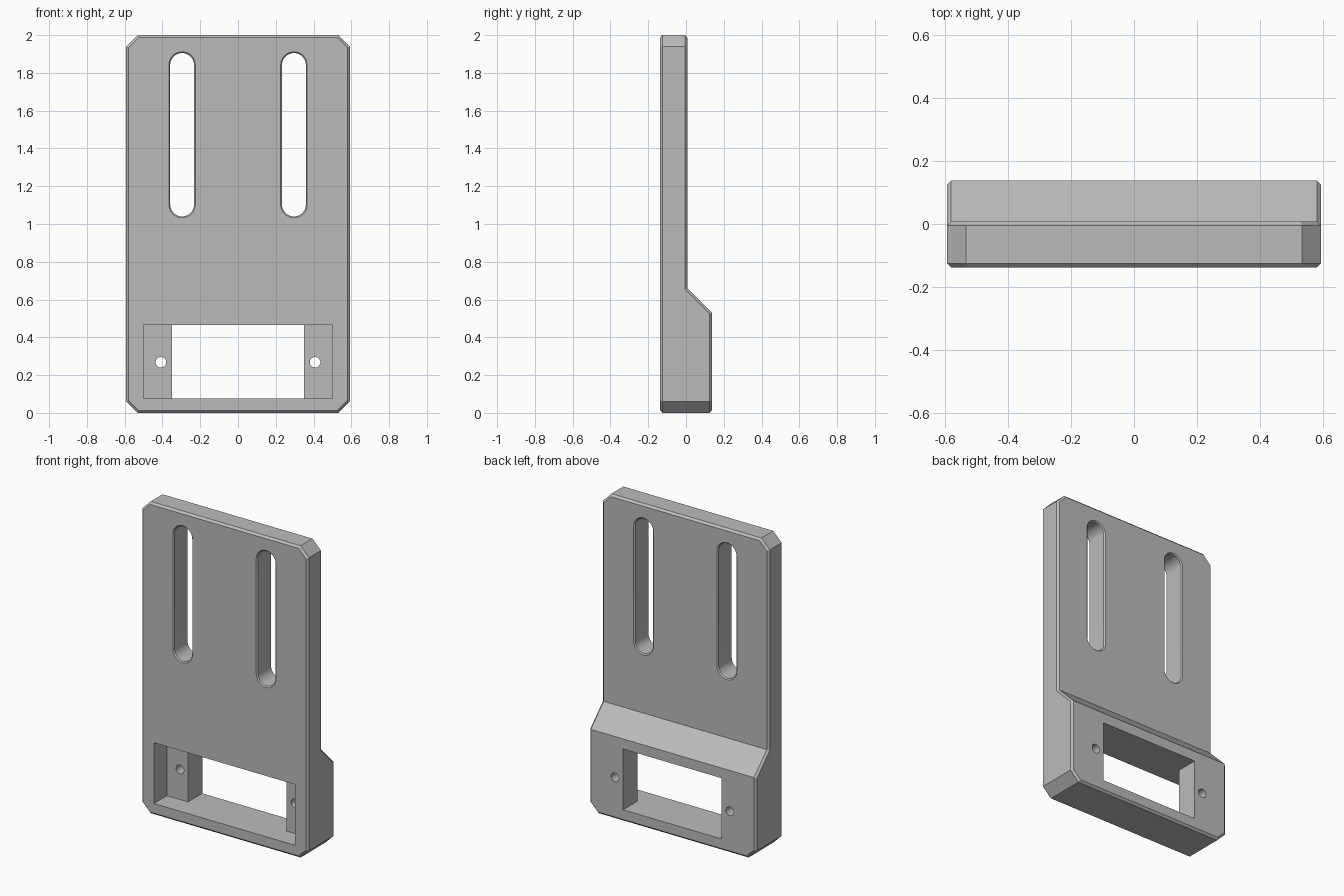
import bpy, bmesh, math
from mathutils import Vector

default = bpy.data.objects.get("Cube")
if default:
    bpy.data.objects.remove(default, do_unlink=True)

HALF_W, HEIGHT = 0.592, 2.0
FRONT, MID, BACK = -0.138, 0.008, 0.138
CORNER, EDGE = 0.06, 0.013

grey = bpy.data.materials.new("plain grey")
grey.use_nodes = True
colour = (0.5, 0.5, 0.5, 1)
grey.diffuse_color = colour
grey.node_tree.nodes["Principled BSDF"].inputs["Base Color"].default_value = colour


def loft(bm, rings):
    """Closed solid through a list of equal-length point rings."""
    loops = [[bm.verts.new(p) for p in ring] for ring in rings]
    for a, b in zip(loops, loops[1:]):
        for i in range(len(a)):
            j = (i + 1) % len(a)
            bm.faces.new((a[i], a[j], b[j], b[i]))
    bm.faces.new(loops[0][::-1])
    bm.faces.new(loops[-1])
    bmesh.ops.recalc_face_normals(bm, faces=bm.faces)


def make_object(name, bm):
    mesh = bpy.data.meshes.new(name)
    bm.to_mesh(mesh)
    bm.free()
    obj = bpy.data.objects.new(name, mesh)
    bpy.context.collection.objects.link(obj)
    mesh.materials.append(grey)
    return obj


def slot_ring(x, y, low, high, r, steps=20):
    """Stadium outline in the xz plane; a circle when low equals high."""
    ring = []
    for centre, start in ((high, 0), (low, math.pi)):
        for i in range(steps + (low != high)):
            a = start + math.pi * i / steps
            ring.append((x + r * math.cos(a), y, centre + r * math.sin(a)))
    return ring


# Bracket body: side profile extruded across the width
profile = [(FRONT, 0), (BACK, 0), (BACK, 0.53), (MID, 0.66), (MID, HEIGHT), (FRONT, HEIGHT)]
body = bmesh.new()
loft(body, [[(x, y, z) for y, z in profile] for x in (-HALF_W, HALF_W)])

# Clip the four outer corners
for sx in (-1, 1):
    for sz, z in ((-1, 0), (1, HEIGHT)):
        cut = bmesh.ops.bisect_plane(
            body, geom=body.verts[:] + body.edges[:] + body.faces[:],
            plane_co=(sx * (HALF_W - CORNER), 0, z), plane_no=(sx, 0, sz), clear_outer=True)
        rim = [e for e in cut["geom_cut"] if isinstance(e, bmesh.types.BMEdge)]
        bmesh.ops.contextual_create(body, geom=rim)
bmesh.ops.recalc_face_normals(body, faces=body.faces)


# Chamfer every edge between a front or back face and the outer rim
def is_rim(face):
    return abs(face.normal.y) < 0.1


border = [e for e in body.edges
          if len(e.link_faces) == 2 and is_rim(e.link_faces[0]) != is_rim(e.link_faces[1])]
bmesh.ops.bevel(body, geom=border, offset=EDGE, offset_type='OFFSET', segments=1,
                profile=0.5, affect='EDGES')
bracket = make_object("mounting_bracket", body)

cutters = []
# Stepped pocket with a narrower window through the back
bm = bmesh.new()
step = -0.006
half = [(0.5, -0.3), (0.5, step), (0.35, step), (0.35, 0.3)]
outline = half + [(-x, y) for x, y in reversed(half)]
loft(bm, [[(x, y, z) for x, y in outline] for z in (0.075, 0.465)])
cutters.append(make_object("pocket_cutter", bm))

for side in (-1, 1):
    # Long adjustment slots with slightly broken rims
    bm = bmesh.new()
    levels = [(FRONT - 0.02, 0.07), (FRONT, 0.07), (FRONT + 0.007, 0.063),
              (MID - 0.007, 0.063), (MID, 0.07), (MID + 0.02, 0.07)]
    loft(bm, [slot_ring(side * 0.296, y, 1.103, 1.842, r) for y, r in levels])
    cutters.append(make_object("slot_cutter", bm))
    # Screw holes either side of the window
    bm = bmesh.new()
    loft(bm, [slot_ring(side * 0.408, y, 0.268, 0.268, 0.028, 16) for y in (-0.06, 0.2)])
    cutters.append(make_object("screw_hole_cutter", bm))

bpy.ops.object.select_all(action='DESELECT')
bpy.context.view_layer.objects.active = bracket
bracket.select_set(True)
for cutter in cutters:
    cutter.hide_render = True
    mod = bracket.modifiers.new("cut", 'BOOLEAN')
    mod.operation = 'DIFFERENCE'
    mod.solver = 'EXACT'
    mod.object = cutter
    bpy.ops.object.modifier_apply(modifier=mod.name)
    bpy.data.objects.remove(cutter, do_unlink=True)

bpy.ops.object.shade_smooth_by_angle(angle=math.radians(25))
